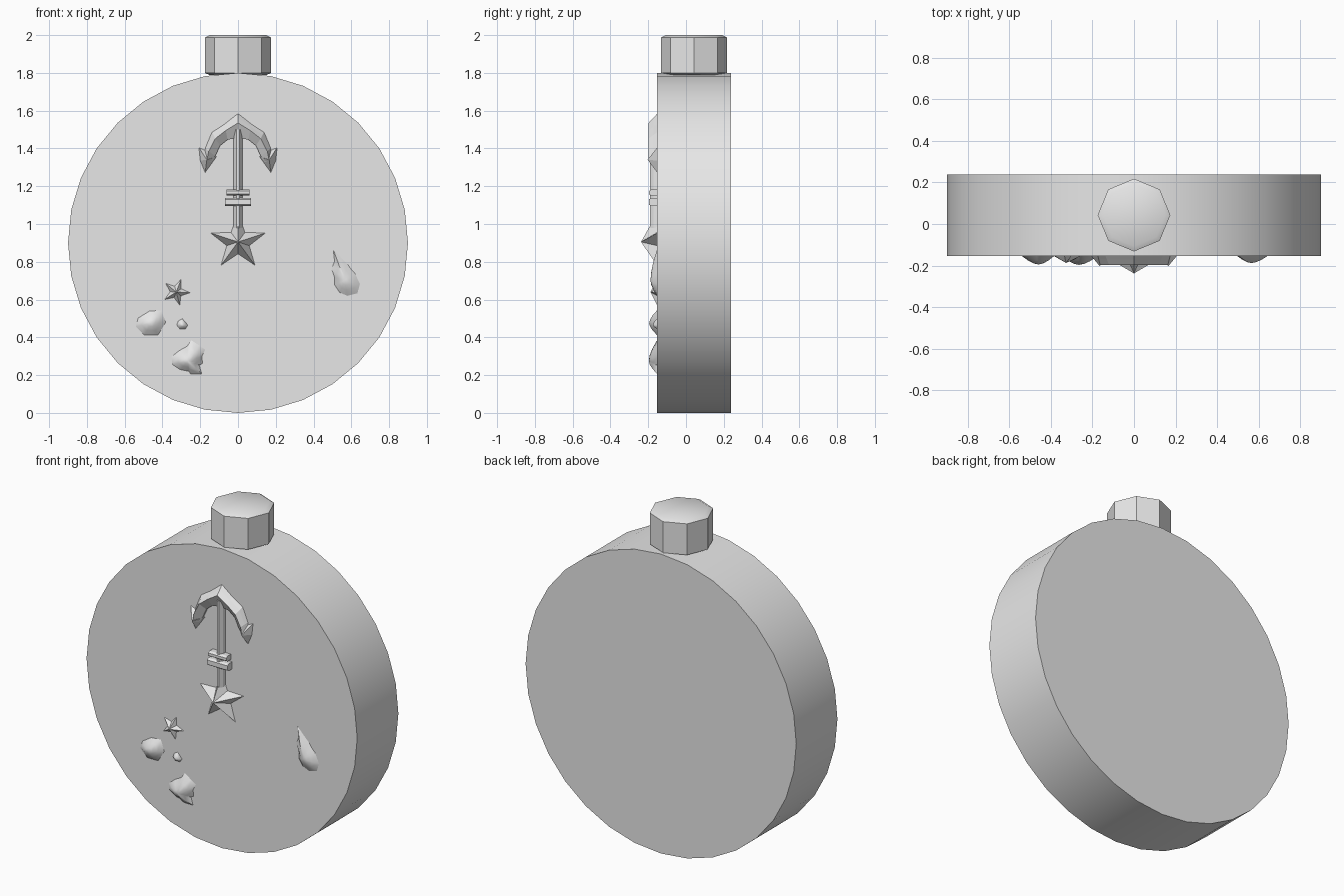
import bpy, bmesh, math
from mathutils import Vector

if "Cube" in bpy.data.objects:
    bpy.data.objects.remove(bpy.data.objects["Cube"], do_unlink=True)

FRONT, BACK = -0.153, 0.238      # faces of the flask body
SEAT = FRONT + 0.006             # relief parts sink slightly into the body

grey = bpy.data.materials.new("plain grey")
grey.use_nodes = True
grey.diffuse_color = (0.8, 0.8, 0.8, 1)
grey.node_tree.nodes["Principled BSDF"].inputs["Base Color"].default_value = (0.8, 0.8, 0.8, 1)


def finish(name, bm, smooth=None):
    """Turn a bmesh into a named object, smooth below the given angle."""
    bmesh.ops.remove_doubles(bm, verts=bm.verts, dist=1e-5)
    bmesh.ops.recalc_face_normals(bm, faces=bm.faces)
    mesh = bpy.data.meshes.new(name)
    bm.to_mesh(mesh)
    bm.free()
    mesh.materials.append(grey)
    ob = bpy.data.objects.new(name, mesh)
    bpy.context.collection.objects.link(ob)
    if smooth:
        bpy.ops.object.select_all(action='DESELECT')
        ob.select_set(True)
        bpy.context.view_layer.objects.active = ob
        bpy.ops.object.shade_smooth_by_angle(angle=math.radians(smooth))
    return ob


def loft(bm, rings):
    """Skin closed rings of equal length and cap both ends."""
    rows = [[bm.verts.new(p) for p in ring] for ring in rings]
    for a, b in zip(rows, rows[1:]):
        for i in range(len(a)):
            j = (i + 1) % len(a)
            bm.faces.new((a[i], a[j], b[j], b[i]))
    bm.faces.new(rows[0])
    bm.faces.new(rows[-1])


def relief(bm, outline, apex, peak, steps=()):
    """Raise an x/z outline from the front face to a point at y = peak."""
    ax, az = apex
    rows = []
    for size, rise in [(1, 0)] + list(steps):
        y = SEAT + (peak - SEAT) * rise
        rows.append([bm.verts.new((ax + (x - ax) * size, y, az + (z - az) * size))
                     for x, z in outline])
    n = len(outline)
    top = bm.verts.new((ax, peak, az))
    bm.faces.new(rows[0])
    for a, b in zip(rows, rows[1:]):
        for i in range(n):
            bm.faces.new((a[i], a[(i + 1) % n], b[(i + 1) % n], b[i]))
    for i in range(n):
        bm.faces.new((rows[-1][i], rows[-1][(i + 1) % n], top))


def circle(n, r, fn):
    return [fn(r * math.sin(2 * math.pi * i / n), r * math.cos(2 * math.pi * i / n))
            for i in range(n)]


# Round flask body
bm = bmesh.new()
loft(bm, [circle(32, 0.9, lambda a, b, y=y: (a, y, 0.9 + b)) for y in (FRONT, BACK)])
finish("flask_body", bm, 30)

# Octagonal stopper with chamfered ends
bm = bmesh.new()
loft(bm, [circle(8, r, lambda a, b, z=z: (a, 0.043 + b, z))
          for r, z in ((0.15, 1.788), (0.175, 1.80), (0.175, 1.987), (0.15, 2.0))])
finish("stopper", bm, 30)


# Faceted stars
def star(name, cx, cz, outer, inner, turn, peak):
    pts = []
    for i in range(10):
        r, a = (inner if i % 2 else outer), math.radians(turn + 36 * i)
        pts.append((cx + r * math.cos(a), cz + r * math.sin(a)))
    bm = bmesh.new()
    relief(bm, pts, (cx, cz), peak)
    finish(name, bm)


star("large_star", 0, 0.905, 0.163, 0.067, 90, -0.238)
star("small_star", -0.327, 0.64, 0.085, 0.037, -75, -0.188)

# Pebbles and shells: outline, high point, depth
LUMPS = {
    "large_pebble": ([(-.40, .55), (-.375, .48), (-.42, .405), (-.50, .405),
                      (-.55, .455), (-.535, .505), (-.47, .545)], (-.46, .475), -0.195),
    "small_pebble": ([(-.295, .505), (-.26, .465), (-.275, .44), (-.31, .44),
                      (-.33, .465), (-.32, .49)], (-.295, .465), -0.175),
    "fan_shell": ([(-.245, .395), (-.20, .365), (-.165, .34), (-.185, .30), (-.18, .26),
                   (-.20, .25), (-.185, .20), (-.25, .20), (-.26, .215), (-.31, .225),
                   (-.355, .255), (-.36, .30), (-.315, .335), (-.27, .36)],
                  (-.265, .275), -0.197),
    "spiral_shell": ([(.497, .885), (.545, .835), (.58, .80), (.605, .765), (.625, .745),
                      (.655, .68), (.64, .625), (.58, .61), (.535, .63), (.505, .675),
                      (.505, .72), (.487, .77), (.505, .815)], (.565, .70), -0.188),
}
for name, (outline, apex, peak) in LUMPS.items():
    bm = bmesh.new()
    relief(bm, outline, apex, peak, [(0.55, 0.62), (0.25, 0.9)])
    finish(name, bm, 60)

# Anchor shank with a narrow flat ridge
bm = bmesh.new()
section = [(-.026, SEAT), (-.02, -.172), (-.008, -.19), (.008, -.19), (.02, -.172), (.026, SEAT)]
loft(bm, [[(x, y, z) for x, y in section] for z in (0.98, 1.5)])
finish("anchor_shank", bm)

# Two crossbars with chamfered fronts
for name, half, low, high in (("upper_crossbar", .06, 1.15, 1.182),
                              ("lower_crossbar", .068, 1.095, 1.138)):
    c = 0.008
    section = [(SEAT, low), (-.185, low), (-.197, low + c),
               (-.197, high - c), (-.185, high), (SEAT, high)]
    bm = bmesh.new()
    loft(bm, [[(x, y, z) for y, z in section] for x in (-half, half)])
    finish(name, bm)

# Curved anchor arms: outer edge, ridge and inner edge at each station
ARM = [((0, 1.59), (0, 1.535), (0, 1.455)),
       ((.07, 1.535), (.065, 1.495), (.055, 1.447)),
       ((.14, 1.49), (.12, 1.452), (.095, 1.415)),
       ((.175, 1.405), (.155, 1.385), (.12, 1.36)),
       ((.185, 1.34), (.165, 1.335), (.14, 1.33))]
# Barbed fluke at the end of each arm
FLUKE = [(.165, 1.39), (.212, 1.412), (.204, 1.335), (.175, 1.265),
         (.135, 1.32), (.107, 1.36), (.135, 1.352)]
for side, s in (("left", 1), ("right", -1)):
    bm = bmesh.new()
    loft(bm, [[(s * o[0], SEAT, o[1]), (s * (o[0] + r[0]) / 2, -.172, (o[1] + r[1]) / 2),
               (s * r[0], -.198, r[1]), (s * i[0], -.165, i[1]), (s * i[0], SEAT, i[1])]
              for o, r, i in ARM])
    finish(side + "_anchor_arm", bm)
    bm = bmesh.new()
    relief(bm, [(s * x, z) for x, z in FLUKE], (s * .165, 1.34), -0.203)
    finish(side + "_anchor_fluke", bm)
